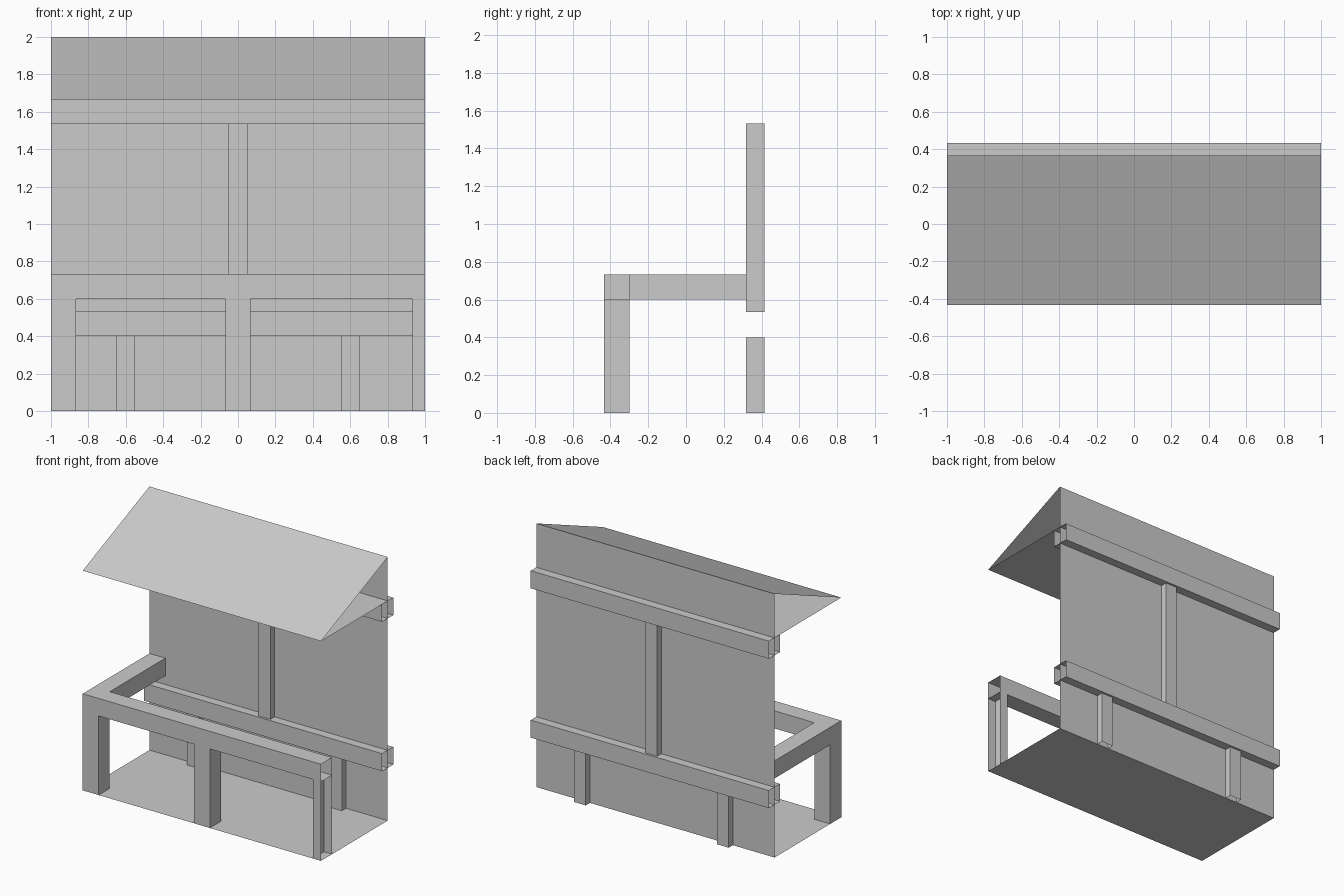
import bpy

if "Cube" in bpy.data.objects:
    bpy.data.objects.remove(bpy.data.objects["Cube"])

U = 2 / 30            # design grid unit
WALL_Y = 5.5 * U
FRONT_Y = -6.5 * U
EAVE_Z, RIDGE_Z = 25 * U, 2.0


def mesh_object(name, verts, faces):
    me = bpy.data.meshes.new(name)
    me.from_pydata(verts, [], faces)
    me.update()
    ob = bpy.data.objects.new(name, me)
    bpy.context.collection.objects.link(ob)
    return ob


def open_box(name, x, y, z, skip=()):
    """Box between (min, max) pairs, leaving out the named sides."""
    verts = [(a, b, c) for c in z for b in y for a in x]
    sides = {'-z': (0, 2, 3, 1), '+z': (4, 5, 7, 6), '-y': (0, 1, 5, 4),
             '+y': (2, 6, 7, 3), '-x': (0, 4, 6, 2), '+x': (1, 3, 7, 5)}
    return mesh_object(name, verts, [f for k, f in sides.items() if k not in skip])


def sheet(name, a, b):
    """Thin sheet across the full width, between two (y, z) edges."""
    verts = [(-1, *a), (1, *a), (1, *b), (-1, *b)]
    return mesh_object(name, verts, [(0, 1, 2, 3)])


# Thin sheets: floor, back wall, ceiling and sloping roof
sheet("floor", (FRONT_Y, 0), (WALL_Y, 0))
sheet("back_wall", (WALL_Y, 0), (WALL_Y, RIDGE_Z))
sheet("ceiling", (FRONT_Y, EAVE_Z), (WALL_Y, EAVE_Z))
sheet("roof", (FRONT_Y, EAVE_Z), (WALL_Y, RIDGE_Z))

# Horizontal rails running through the back wall, open at both ends
for name, z in (("lower_back_rail", 6 * U), ("upper_back_rail", 23 * U)):
    open_box(name, (-1, 1), (WALL_Y - U, WALL_Y + U), (z, z + 2 * U), ('-x', '+x'))

# Back posts between the rails and down to the floor
for name, x, z in (("upper_back_post", 0, (8 * U, 23 * U)),
                   ("lower_back_post_left", -0.6, (0, 6 * U)),
                   ("lower_back_post_right", 0.6, (0, 6 * U))):
    open_box(name, (x - 0.05, x + 0.05), (WALL_Y - 0.05, WALL_Y + 0.05), z, ('-z', '+z'))

# Front posts; the right one is cut in half and open on its outer side
RAIL_BACK = FRONT_Y + 2 * U
for name, x, skip in (("front_post_left", (-1, -13 * U), ()),
                      ("front_post_middle", (-U, U), ()),
                      ("front_post_right", (14 * U, 1), ('+x',))):
    open_box(name, x, (FRONT_Y, RAIL_BACK), (0, 9 * U), ('-z', '+z') + skip)

# L-shaped handrail along the front and left side, open at both ends
outline = [(1, FRONT_Y), (-1, FRONT_Y), (-1, WALL_Y),
           (-13 * U, WALL_Y), (-13 * U, RAIL_BACK), (1, RAIL_BACK)]
verts = [(x, y, z) for z in (9 * U, 11 * U) for x, y in outline]
faces = [(i + 1, i, i + 6, i + 7) for i in (0, 1, 3, 4)]
faces += [(0, 1, 2, 3, 4, 5), (11, 10, 9, 8, 7, 6)]
mesh_object("handrail", verts, faces)
